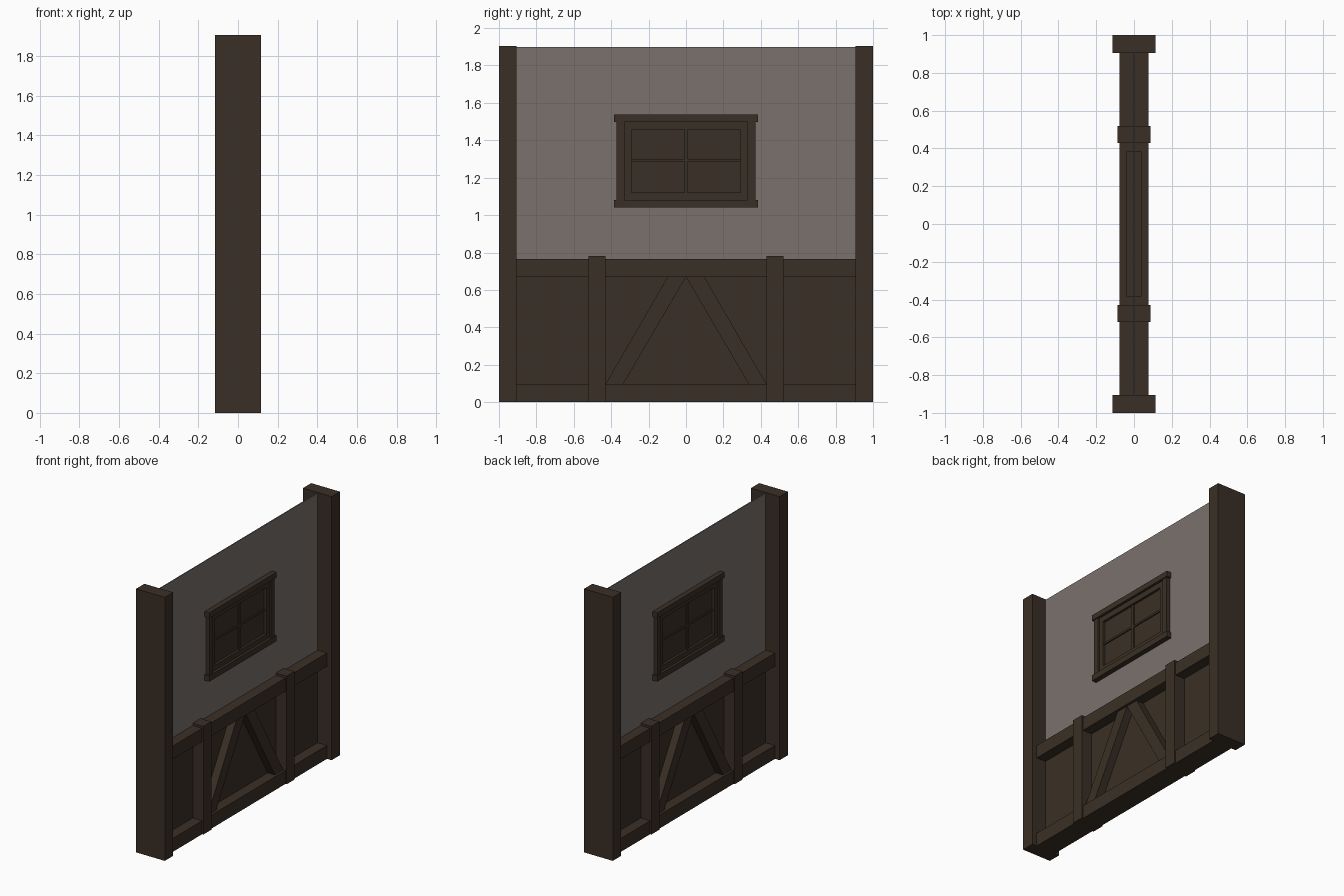
import bpy, bmesh

if "Cube" in bpy.data.objects:
    bpy.data.objects.remove(bpy.data.objects["Cube"])


def material(name, rgb):
    m = bpy.data.materials.new(name)
    m.diffuse_color = (*rgb, 1)
    m.use_nodes = True
    m.node_tree.nodes["Principled BSDF"].inputs["Base Color"].default_value = m.diffuse_color
    return m


WOOD = material("dark brown wood", (0.042, 0.029, 0.019))
PLASTER = material("grey plaster", (0.192, 0.165, 0.155))


def slab(name, outline, half, mat=WOOD):
    """Extrude a (y, z) outline symmetrically through x = -half..half."""
    bm = bmesh.new()
    face = bm.faces.new([bm.verts.new((-half, y, z)) for y, z in outline])
    ext = bmesh.ops.extrude_face_region(bm, geom=[face])
    verts = [v for v in ext["geom"] if isinstance(v, bmesh.types.BMVert)]
    bmesh.ops.translate(bm, verts=verts, vec=(2 * half, 0, 0))
    bmesh.ops.recalc_face_normals(bm, faces=bm.faces)
    me = bpy.data.meshes.new(name)
    bm.to_mesh(me)
    bm.free()
    me.materials.append(mat)
    ob = bpy.data.objects.new(name, me)
    bpy.context.collection.objects.link(ob)
    return ob


def beam(name, y0, y1, z0, z1, half, mat=WOOD):
    return slab(name, [(y0, z0), (y1, z0), (y1, z1), (y0, z1)], half, mat)


# Thin wall: plaster above, wooden panelling below
beam("plaster_wall", -0.92, 0.92, 0.72, 1.9, 0.003, PLASTER)
beam("lower_panel", -0.92, 0.92, 0.05, 0.72, 0.003)

# Horizontal rails
beam("bottom_rail", -0.91, 0.91, 0.0, 0.097, 0.078)
beam("top_rail", -0.91, 0.91, 0.67, 0.765, 0.078)

# Parts that repeat on both sides of the middle
for s, side in ((-1, "left"), (1, "right")):
    beam(f"corner_post_{side}", s * 0.905, s * 1.0, 0, 1.905, 0.115)
    beam(f"short_post_{side}", s * 0.43, s * 0.52, 0, 0.782, 0.088)
    slab(f"diagonal_brace_{side}",
         [(s * 0.335, 0.097), (s * 0.43, 0.097), (s * 0.098, 0.67), (0, 0.67)], 0.06)
    beam(f"window_jamb_{side}", s * 0.33, s * 0.372, 1.08, 1.5, 0.032)
    beam(f"sash_stile_{side}", s * 0.292, s * 0.33, 1.08, 1.5, 0.022)

# Window head, sill, sash rails, glazing bars and panes
beam("window_head", -0.385, 0.385, 1.498, 1.538, 0.04)
beam("window_sill", -0.385, 0.385, 1.04, 1.082, 0.04)
beam("sash_top_rail", -0.292, 0.292, 1.458, 1.498, 0.022)
beam("sash_bottom_rail", -0.292, 0.292, 1.082, 1.12, 0.022)
beam("glazing_bar_vertical", -0.009, 0.009, 1.12, 1.458, 0.014)
beam("glazing_bar_horizontal", -0.292, 0.292, 1.286, 1.3, 0.013)
beam("window_panes", -0.292, 0.292, 1.12, 1.458, 0.0045)
